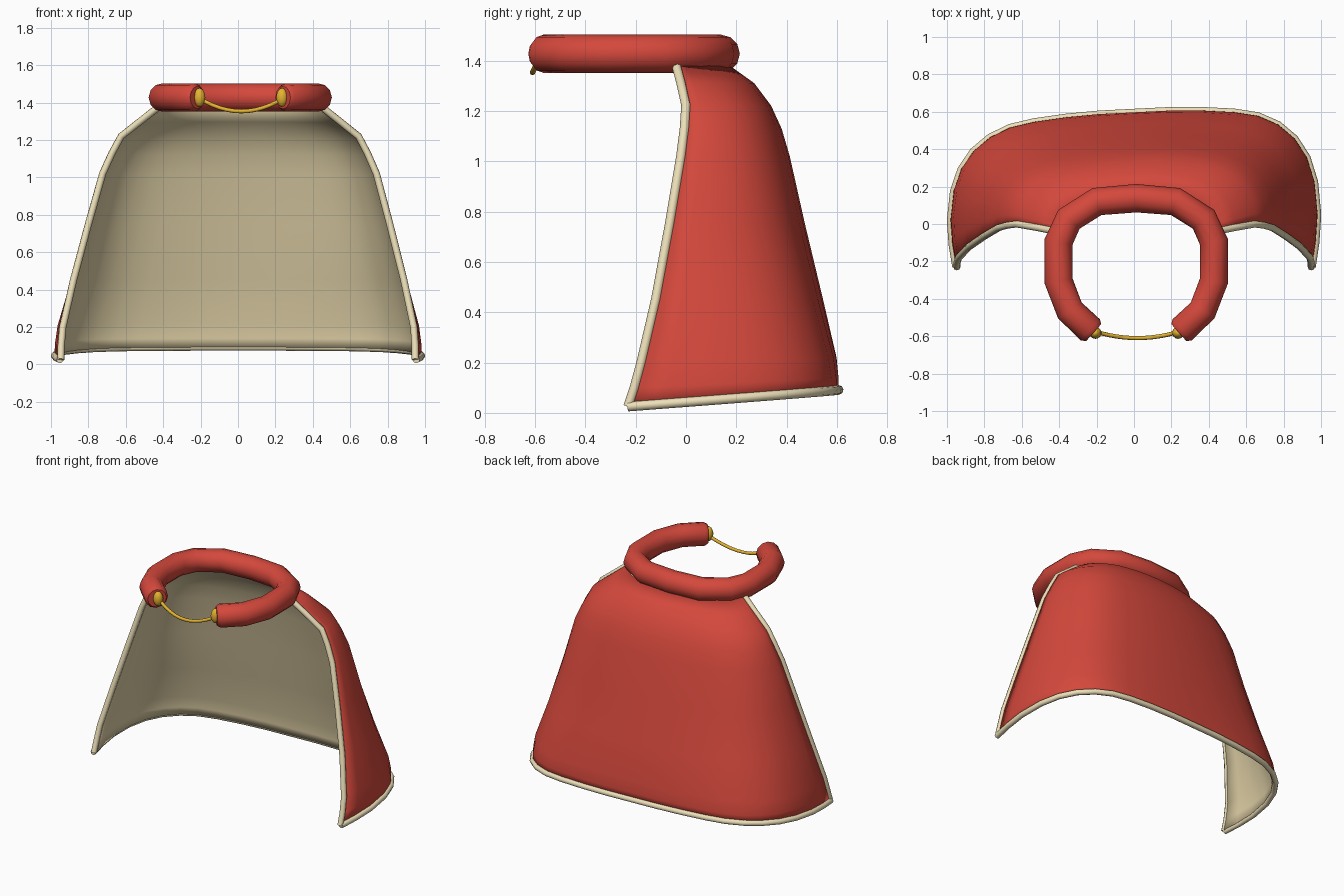
import bpy
import math

if "Cube" in bpy.data.objects:
    bpy.data.objects.remove(bpy.data.objects["Cube"])


def material(name, rgb):
    m = bpy.data.materials.new(name)
    m.diffuse_color = (*rgb, 1)
    m.use_nodes = True
    m.node_tree.nodes["Principled BSDF"].inputs["Base Color"].default_value = m.diffuse_color
    return m


red = material("red_cloth", (0.66, 0.065, 0.045))
cream = material("cream_lining", (0.74, 0.63, 0.38))
trim_cream = material("cream_trim", (0.84, 0.74, 0.48))
gold = material("gold_metal", (0.78, 0.45, 0.03))


def smooth(ob, angle=50):
    bpy.ops.object.select_all(action='DESELECT')
    ob.select_set(True)
    bpy.context.view_layer.objects.active = ob
    bpy.ops.object.shade_smooth_by_angle(angle=math.radians(angle))


def tube(name, paths, radius, mat, res=3, end_scale=1.0):
    """Capped round tubes along polyline paths, joined in one mesh."""
    cu = bpy.data.curves.new(name, 'CURVE')
    cu.dimensions = '3D'
    cu.bevel_depth = radius
    cu.bevel_resolution = res
    cu.use_fill_caps = True
    for pts in paths:
        sp = cu.splines.new('POLY')
        sp.points.add(len(pts) - 1)
        for p, co in zip(sp.points, pts):
            p.co = (*co, 1)
        sp.points[0].radius = sp.points[-1].radius = end_scale
    ob = bpy.data.objects.new(name, cu)
    bpy.context.collection.objects.link(ob)
    cu.materials.append(mat)
    bpy.ops.object.select_all(action='DESELECT')
    ob.select_set(True)
    bpy.context.view_layer.objects.active = ob
    bpy.ops.object.convert(target='MESH')
    smooth(ob)
    return ob


# Cape rows: front z, back z, half width, front y, back y, roundness
rows = [
    (0.025, 0.092, 0.982, -0.23, 0.597, 0),
    (0.10, 0.14, 0.98, -0.205, 0.597, 0.02),
    (0.20, 0.22, 0.970, -0.178, 0.590, 0.08),
    (0.45, 0.46, 0.908, -0.12, 0.537, 0.28),
    (0.75, 0.75, 0.825, -0.065, 0.469, 0.42),
    (1.02, 1.02, 0.748, -0.02, 0.409, 0.5),
    (1.13, 1.13, 0.697, -0.006, 0.377, 0.55),
    (1.22, 1.22, 0.647, 0.0, 0.336, 0.6),
    (1.31, 1.31, 0.53, -0.02, 0.27, 0.7),
    (1.385, 1.375, 0.43, -0.04, 0.18, 1),
]
# Half of the horizontal section: width fraction, depth fraction
section = [(0.97, 0), (0.99, 0.15), (1, 0.32), (0.983, 0.52), (0.942, 0.67),
           (0.875, 0.79), (0.785, 0.88), (0.675, 0.94), (0.545, 0.97), (0.37, 0.99), (0.19, 1)]
full = [(-u, v) for u, v in section] + [(0, 1)] + [(u, v) for u, v in reversed(section)]


def row_points(zf, zb, w, yf, yb, rnd):
    pts = []
    for u, v in full:
        a = math.atan2(v, abs(u))            # blend to a round neckline
        u += rnd * (math.copysign(math.cos(a), u) - u)
        v += rnd * (math.sin(a) - v)
        pts.append((u * w + 0.008 * zf, yf + (yb - yf) * v + 0.05 * u * w * v,
                    zf + (zb - zf) * v))
    return pts


grid = [row_points(*r) for r in rows]
n = len(full)

# Cape: red outside, cream lining inside
verts = [p for row in grid for p in row]
faces = [(r * n + c, (r + 1) * n + c, (r + 1) * n + c + 1, r * n + c + 1)
         for r in range(len(rows) - 1) for c in range(n - 1)]
me = bpy.data.meshes.new("cape")
me.from_pydata(verts, [], faces)
# make the normals point to the back (outside)
if sum(p.normal.y for p in me.polygons) < 0:
    me.flip_normals()
me.materials.append(red)
me.materials.append(cream)
cape = bpy.data.objects.new("cape", me)
bpy.context.collection.objects.link(cape)
smooth(cape)
sol = cape.modifiers.new("thickness", 'SOLIDIFY')
sol.thickness = 0.02
sol.offset = -1
sol.material_offset = 1
sol.material_offset_rim = 0


# Cream piping on the two front edges and the hem
def inset(row, i):
    x, y, z = row[i]
    return (x - math.copysign(0.005, x), y, z)


tube("edge_trim", [[inset(row, 0) for row in grid], grid[0], [inset(row, -1) for row in grid]],
     0.019, trim_cream, res=2)

# Collar: open padded ring
half = [(0.21, 0.12), (0.36, 0.025), (0.415, -0.095), (0.415, -0.305),
        (0.355, -0.462), (0.245, -0.566), (0.228, -0.581)]
Z = 1.427
path = ([(0.012 - x, y, Z) for x, y in reversed(half)] + [(0.012, 0.138, Z)]
        + [(0.012 + x, y, Z) for x, y in half])
tube("collar", [path], 0.076, red, res=4, end_scale=0.8)

# Hanging gold cord between the collar ends
cord = []
for i in range(13):
    t = i / 6 - 1
    cord.append((0.018 + 0.225 * t, -0.61 + 0.035 * t * t, 1.353 + 0.07 * t * t))
tube("cord", [cord], 0.011, gold, res=2)

# Gold beads on the collar ends
for side, x in (("left", -0.206), ("right", 0.236)):
    bpy.ops.mesh.primitive_uv_sphere_add(segments=14, ring_count=8, radius=1,
                                         location=(x, -0.582, Z))
    bead = bpy.context.object
    bead.name = side + "_bead"
    bead.scale = (0.032, 0.032, 0.05)
    bead.data.materials.append(gold)
    smooth(bead)
